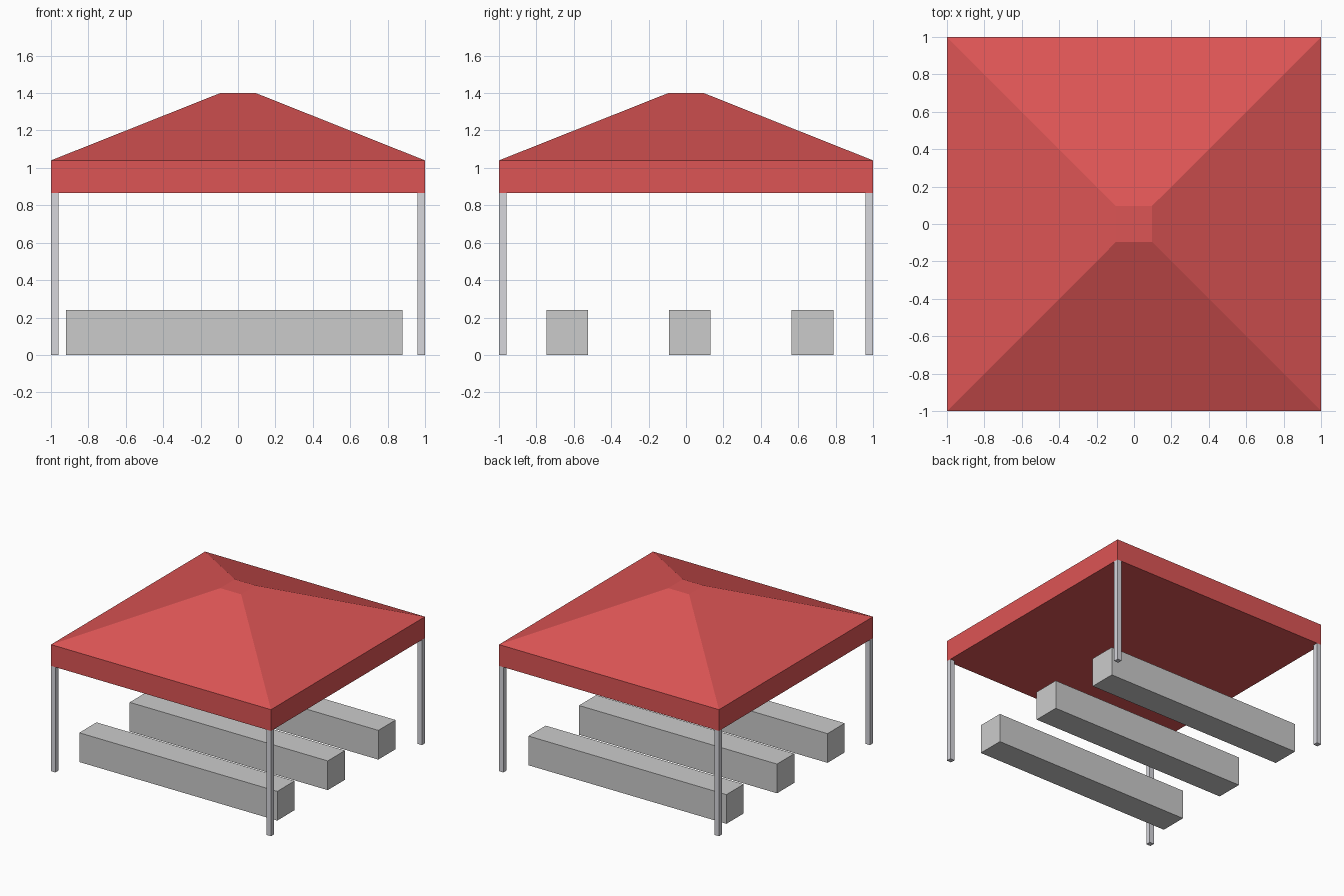
import bpy, bmesh

if "Cube" in bpy.data.objects:
    bpy.data.objects.remove(bpy.data.objects["Cube"])


def material(name, rgb):
    m = bpy.data.materials.new(name)
    m.diffuse_color = (*rgb, 1)
    m.use_nodes = True
    m.node_tree.nodes["Principled BSDF"].inputs["Base Color"].default_value = m.diffuse_color
    return m


def add_object(name, bm, mat=None):
    mesh = bpy.data.meshes.new(name)
    bmesh.ops.recalc_face_normals(bm, faces=bm.faces[:])
    bm.to_mesh(mesh)
    bm.free()
    ob = bpy.data.objects.new(name, mesh)
    bpy.context.collection.objects.link(ob)
    if mat:
        mesh.materials.append(mat)
    return ob


def stacked_squares(levels, centre=(0, 0)):
    """Closed solid through rectangles given as (half x, half y, z)."""
    bm = bmesh.new()
    cx, cy = centre
    rings = [[bm.verts.new((cx + sx * hx, cy + sy * hy, z))
              for sx, sy in ((-1, -1), (1, -1), (1, 1), (-1, 1))]
             for hx, hy, z in levels]
    for low, high in zip(rings, rings[1:]):
        for i in range(4):
            j = (i + 1) % 4
            bm.faces.new((low[i], low[j], high[j], high[i]))
    bm.faces.new(rings[0][::-1])
    bm.faces.new(rings[-1])
    return bm


red = material("canopy_red", (0.72, 0.09, 0.09))
pale = material("post_pale_grey", (0.68, 0.68, 0.72))

EAVE = 0.865

# Canopy: straight valance, hipped slopes and a small flat cap
add_object("canopy_roof", stacked_squares(
    [(1, 1, EAVE), (1, 1, 1.04), (0.095, 0.095, 1.40)]), red)

# Corner posts
for sy, depth in ((-1, "front"), (1, "back")):
    for sx, side in ((-1, "left"), (1, "right")):
        add_object(f"{depth}_{side}_post", stacked_squares(
            [(0.02, 0.02, 0), (0.02, 0.02, EAVE)],
            (sx * 0.98, sy * 0.98)), pale)

# Three long counters under the canopy
for name, y in (("front", -0.635), ("middle", 0.02), ("back", 0.677)):
    add_object(f"{name}_counter", stacked_squares(
        [(0.9, 0.112, 0), (0.9, 0.112, 0.24)], (-0.02, y)))
